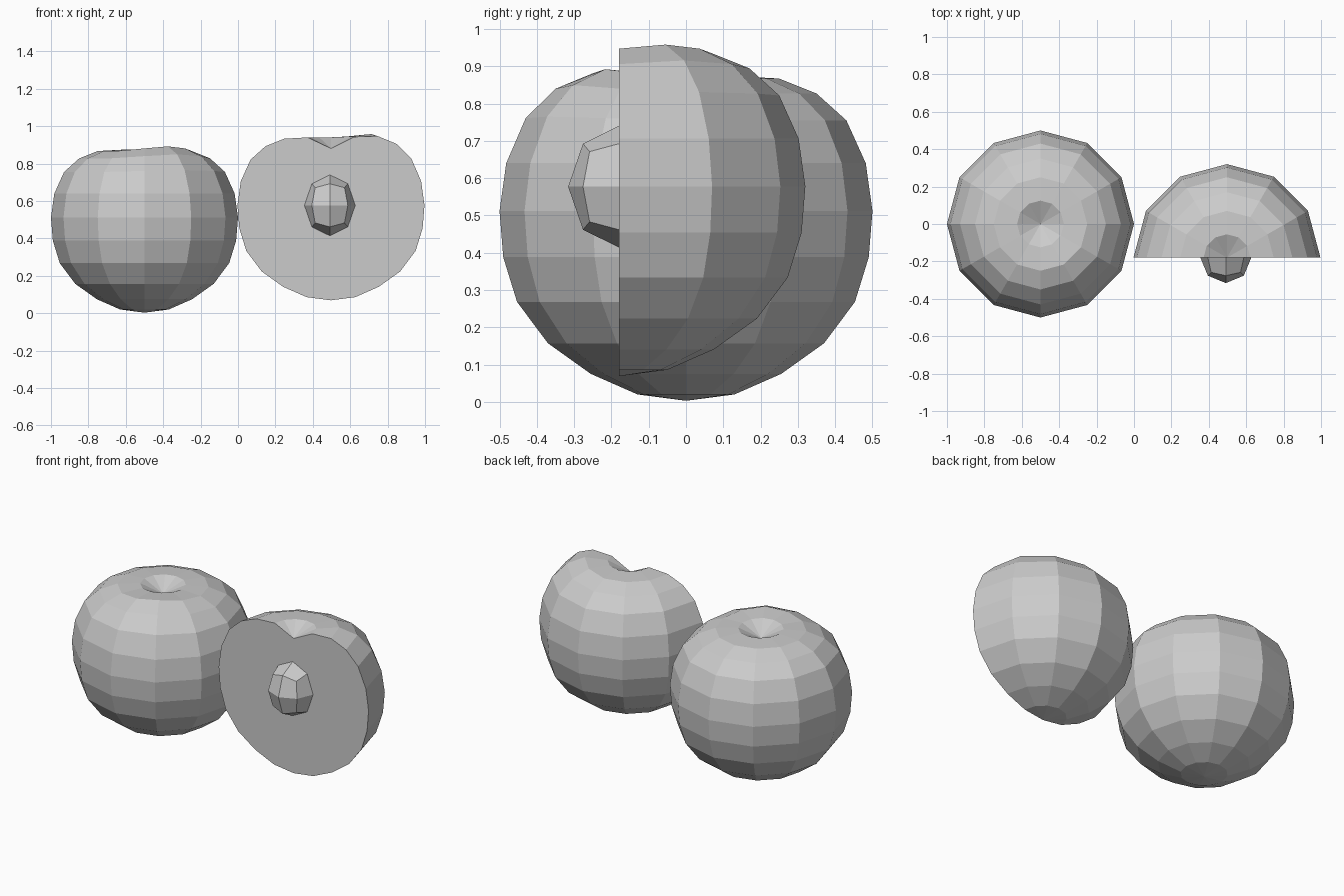
import bpy
import bmesh
from math import cos, sin, pi, radians
from mathutils import Vector

cube = bpy.data.objects.get("Cube")
if cube:
    bpy.data.objects.remove(cube, do_unlink=True)

grey = bpy.data.materials.new("plain_grey")
grey.use_nodes = True
colour = (0.6, 0.6, 0.6, 1)
grey.diffuse_color = colour
grey.node_tree.nodes["Principled BSDF"].inputs["Base Color"].default_value = colour

SIDES = 12
BOTTOM, DIMPLE = 0.003, 0.815
# radius, height and share of the lopsided shoulder for each ring
RINGS = [(0.13, 0.02, 0), (0.255, 0.075, 0), (0.37, 0.157, 0),
         (0.453, 0.268, 0), (0.49, 0.388, 0), (0.5, 0.512, 0),
         (0.482, 0.64, 0), (0.43, 0.755, 0.4), (0.35, 0.827, 0.9),
         (0.25, 0.867, 1), (0.125, 0.874, 0.2)]


def finish(name, bm, location):
    bmesh.ops.recalc_face_normals(bm, faces=bm.faces)
    mesh = bpy.data.meshes.new(name)
    bm.to_mesh(mesh)
    bm.free()
    mesh.materials.append(grey)
    obj = bpy.data.objects.new(name, mesh)
    obj.location = location
    bpy.context.collection.objects.link(obj)


def fruit(name, location, bump_angle, half=False):
    """Turned fruit with a dimpled top; the half is closed by one flat cut."""
    bm = bmesh.new()
    bottom = bm.verts.new((0, 0, BOTTOM))
    dimple = bm.verts.new((0, 0, DIMPLE))
    columns = []
    for i in range(SIDES // 2 + 1 if half else SIDES):
        a = 2 * pi * i / SIDES
        bump = 0.025 * max(0, cos(a - radians(bump_angle))) ** 4
        columns.append([bm.verts.new((r * cos(a), r * sin(a), z + bump * w))
                        for r, z, w in RINGS])
    pairs = list(zip(columns, columns[1:]))
    if not half:
        pairs.append((columns[-1], columns[0]))
    for a, b in pairs:
        bm.faces.new((bottom, b[0], a[0]))
        for j in range(len(RINGS) - 1):
            bm.faces.new((a[j], b[j], b[j + 1], a[j + 1]))
        bm.faces.new((a[-1], b[-1], dimple))
    if half:
        bm.faces.new([bottom] + columns[0] + [dimple] + columns[-1][::-1])
    finish(name, bm, location)


fruit("whole_fruit", (-0.5, 0, 0), -60)
fruit("half_fruit", (0.497, -0.18, 0.066), 30, half=True)

# Stone: a subdivided cube rounded to an egg shape, set into the cut face
bm = bmesh.new()
bmesh.ops.create_cube(bm, size=2)
bmesh.ops.subdivide_edges(bm, edges=bm.edges[:], cuts=1, use_grid_fill=True)
for v in bm.verts:
    v.co = v.co.normalized() * Vector((0.136, 0.136, 0.163))
finish("stone", bm, (0.491, -0.18, 0.577))
